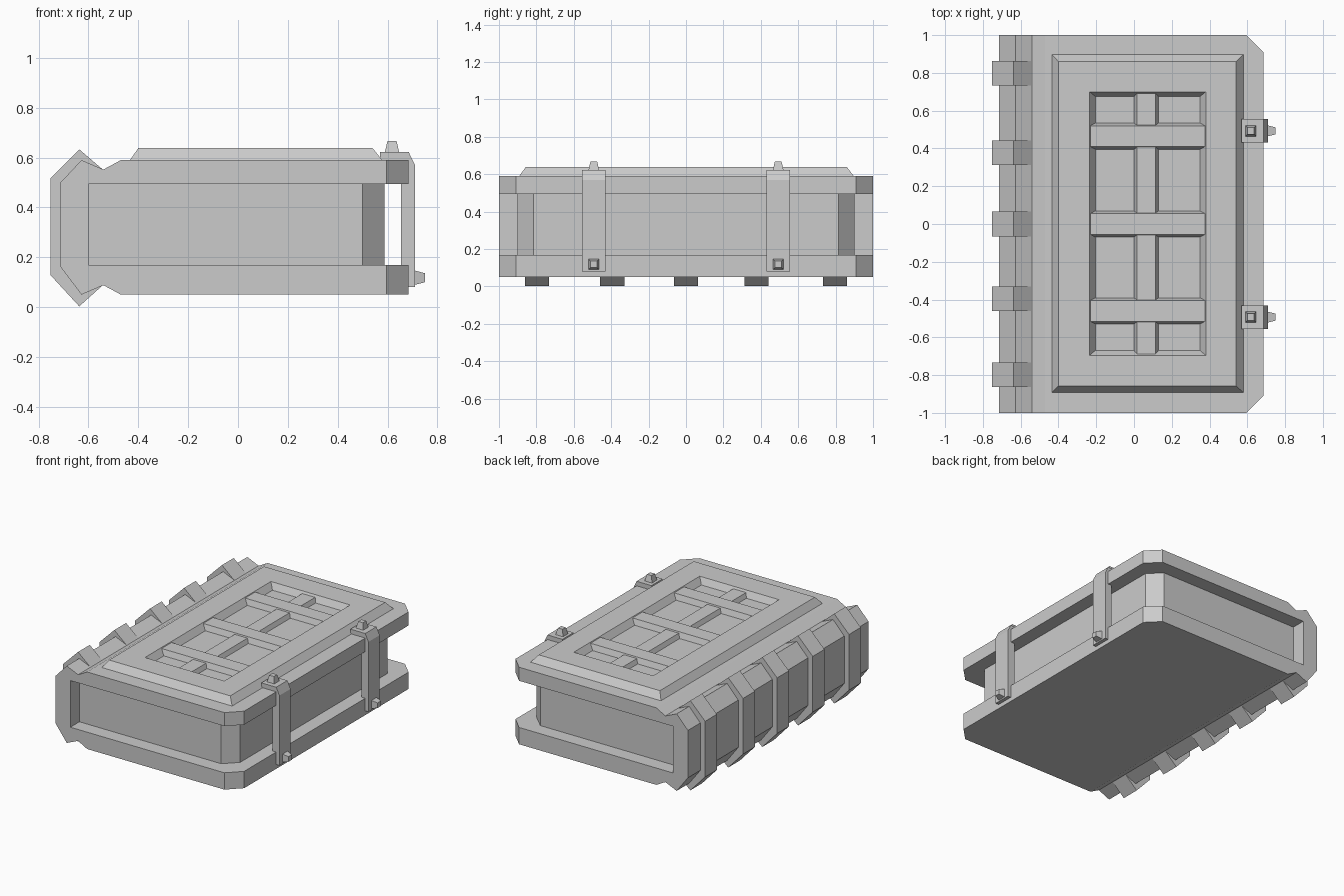
import bpy, bmesh
from mathutils import Vector

if "Cube" in bpy.data.objects:
    bpy.data.objects.remove(bpy.data.objects["Cube"])


def finish(bm, name):
    bmesh.ops.recalc_face_normals(bm, faces=bm.faces)
    mesh = bpy.data.meshes.new(name)
    bm.to_mesh(mesh)
    bm.free()
    obj = bpy.data.objects.new(name, mesh)
    bpy.context.collection.objects.link(obj)
    return obj


def extrude(bm, points, offset):
    face = bm.faces.new([bm.verts.new(p) for p in points])
    new = bmesh.ops.extrude_face_region(bm, geom=[face])["geom"]
    bmesh.ops.translate(bm, vec=offset, verts=[v for v in new if isinstance(v, bmesh.types.BMVert)])


def xz_prism(profile, y0, y1):
    bm = bmesh.new()
    extrude(bm, [(x, y0, z) for x, z in profile], (0, y1 - y0, 0))
    return bm


def loft(name, rings, sideways=False):
    """Join rectangles (a0, a1, y0, y1, height); sideways makes height run along x."""
    bm = bmesh.new()
    loops = []
    for a0, a1, y0, y1, h in rings:
        corners = [(a0, y0), (a1, y0), (a1, y1), (a0, y1)]
        loops.append([bm.verts.new((h, y, a) if sideways else (a, y, h)) for a, y in corners])
    for low, high in zip(loops, loops[1:]):
        for i in range(4):
            j = (i + 1) % 4
            bm.faces.new((low[i], low[j], high[j], high[i]))
    bm.faces.new(loops[0][::-1])
    bm.faces.new(loops[-1])
    return finish(bm, name)


# Cover: C-shaped section wrapped around the pages, free corners clipped
cover = xz_prism([(0.685, 0.59), (-0.47, 0.59), (-0.54, 0.552), (-0.628, 0.59), (-0.715, 0.497),
                  (-0.715, 0.165), (-0.628, 0.05), (-0.54, 0.088), (-0.47, 0.05), (0.685, 0.05),
                  (0.685, 0.168), (-0.6, 0.168), (-0.6, 0.495), (0.685, 0.495)], -1, 1)
for s in (-1, 1):
    cut = bmesh.ops.bisect_plane(cover, geom=cover.verts[:] + cover.edges[:] + cover.faces[:],
                                 plane_co=Vector((0.595, s, 0)), plane_no=Vector((1, s, 0)),
                                 clear_outer=True)["geom_cut"]
    bmesh.ops.holes_fill(cover, edges=[e for e in cut if isinstance(e, bmesh.types.BMEdge)], sides=8)
finish(cover, "cover")

# Page block
pages = bmesh.new()
extrude(pages, [(x, y, 0.16) for x, y in [(-0.61, -0.9), (0.5, -0.9), (0.587, -0.815),
                                          (0.587, 0.815), (0.5, 0.9), (-0.61, 0.9)]], (0, 0, 0.342))
finish(pages, "page_block")

# Raised front panel with sunken centre
loft("front_panel", [(-0.435, 0.58, -0.893, 0.898, 0.588), (-0.4, 0.54, -0.857, 0.86, 0.638),
                     (-0.235, 0.38, -0.695, 0.7, 0.638), (-0.205, 0.35, -0.67, 0.675, 0.594)])

# Lattice bars inside the panel
for y in (-0.46, 0.0, 0.465):
    loft("cross_bar", [(-0.206, 0.351, y - 0.07, y + 0.07, 0.592),
                       (-0.232, 0.376, y - 0.055, y + 0.055, 0.633)])
loft("long_bar", [(0.0, 0.13, -0.68, 0.685, 0.592), (0.015, 0.115, -0.69, 0.69, 0.624)])

# Spine ribs
for y in (-0.797, -0.395, 0.0, 0.377, 0.797):
    rib = xz_prism([(-0.54, 0.55), (-0.637, 0.633), (-0.752, 0.518), (-0.752, 0.128),
                    (-0.637, 0.003), (-0.54, 0.09), (-0.625, 0.13), (-0.69, 0.18),
                    (-0.69, 0.48), (-0.625, 0.53)], y - 0.065, y + 0.065)
    finish(rib, "spine_rib")

# Clasps: bent strap with a stud on top and one on the side
for y in (-0.493, 0.493):
    strap = xz_prism([(0.57, 0.585), (0.57, 0.622), (0.685, 0.622), (0.71, 0.57), (0.71, 0.08),
                      (0.655, 0.08), (0.655, 0.585)], y - 0.062, y + 0.062)
    finish(strap, "clasp_strap")
    for label, c, h, d, sideways in (("top_stud", 0.618, 0.62, 0.047, False),
                                     ("side_stud", 0.118, 0.708, 0.042, True)):
        loft(label, [(c - r, c + r, y - r, y + r, z) for r, z in ((0.029, h), (0.018, h + d))], sideways)
